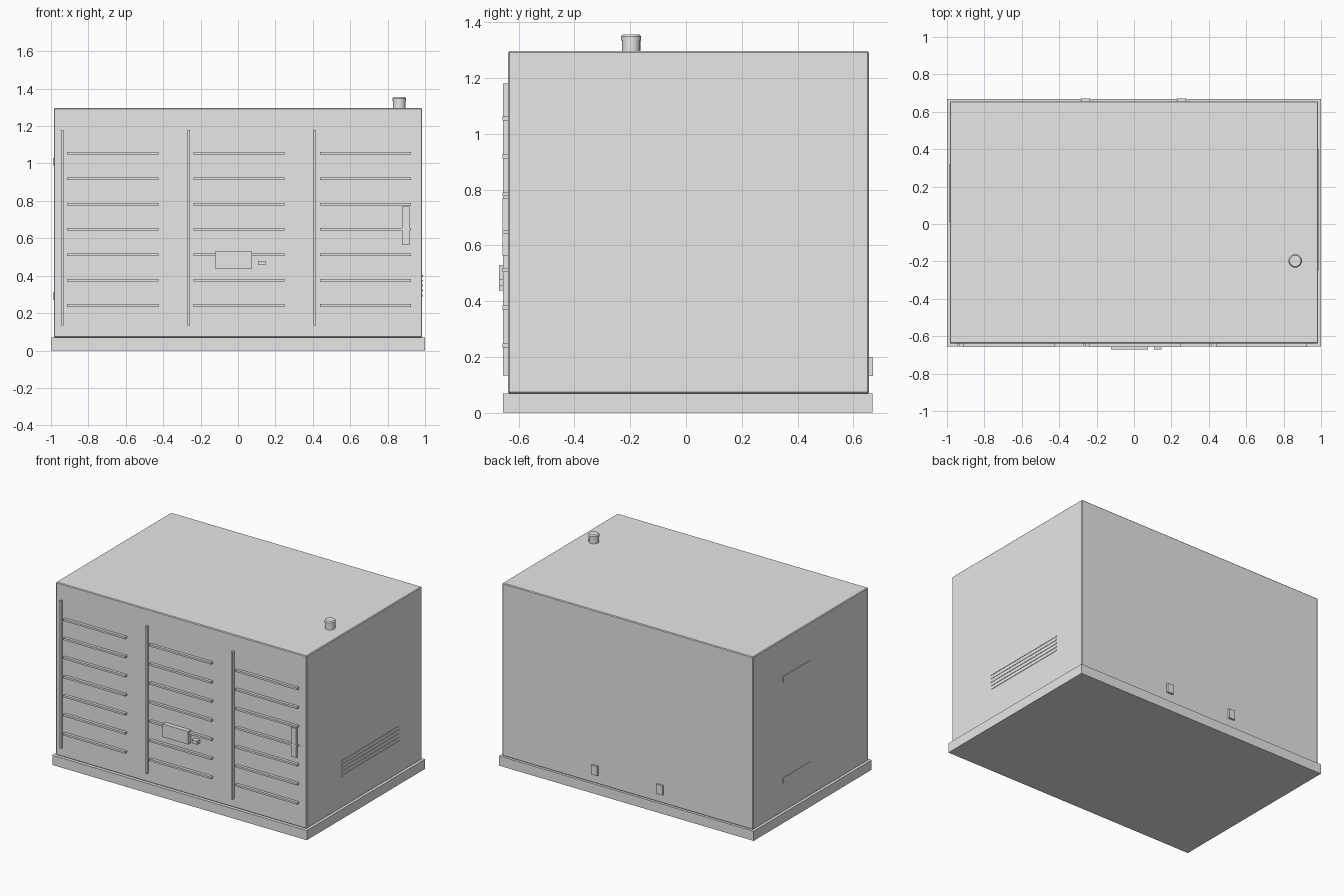
import bpy, bmesh

if "Cube" in bpy.data.objects:
    bpy.data.objects.remove(bpy.data.objects["Cube"])

grey = bpy.data.materials.new("light_grey")
grey.diffuse_color = (0.8, 0.8, 0.8, 1)
grey.use_nodes = True
grey.node_tree.nodes["Principled BSDF"].inputs["Base Color"].default_value = grey.diffuse_color


def box(name, x, y, z, bevel=0.0):
    """Box from (min, max) ranges on each axis, with optional chamfered edges."""
    bm = bmesh.new()
    bmesh.ops.create_cube(bm, size=1)
    for v in bm.verts:
        v.co = [r[0] if c < 0 else r[1] for r, c in zip((x, y, z), v.co)]
    if bevel:
        bmesh.ops.bevel(bm, geom=bm.edges[:], offset=bevel, segments=1, affect='EDGES')
    return finish(name, bm)


def finish(name, bm):
    bmesh.ops.recalc_face_normals(bm, faces=bm.faces[:])
    me = bpy.data.meshes.new(name)
    bm.to_mesh(me)
    bm.free()
    me.materials.append(grey)
    ob = bpy.data.objects.new(name, me)
    bpy.context.collection.objects.link(ob)
    return ob


FRONT, BACK, SIDE = -0.638, 0.656, 0.985

# Base plinth and cabinet
box("base", (-1, 1), (-0.656, 0.669), (0, 0.069))
box("cabinet", (-SIDE, SIDE), (FRONT, BACK), (0.069, 1.296), 0.005)

# Three front panels: a vertical strip and seven louvre slats each
for i in range(3):
    x = -0.946 + i * 0.6755
    box(f"front_strip_{i}", (x, x + 0.013), (-0.656, FRONT + 0.004), (0.133, 1.18))
    for j in range(7):
        z = 0.241 + j * 0.1355
        box(f"front_slat_{i}_{j}", (x + 0.033, x + 0.52),
            (-0.658, FRONT + 0.004), (z - 0.007, z + 0.007))

# Front control plate, button and door handle
box("control_plate", (-0.123, 0.076), (-0.67, FRONT + 0.004), (0.438, 0.53))
box("button", (0.107, 0.148), (-0.67, FRONT + 0.004), (0.456, 0.48))
box("door_handle", (0.876, 0.916), (-0.657, FRONT + 0.004), (0.563, 0.77))

# Sockets at the back
for i, x in enumerate((-0.259, 0.254)):
    box(f"back_socket_{i}", (x - 0.024, x + 0.024), (BACK - 0.004, 0.67), (0.132, 0.198))

# Vent slats on the right side
for i in range(5):
    z = 0.295 + i * 0.026
    box(f"side_vent_{i}", (SIDE - 0.004, SIDE + 0.003), (-0.245, 0.4), (z - 0.005, z + 0.005))

# Lifting grips on the left side
for i, z in enumerate((0.29, 1.01)):
    box(f"side_grip_{i}", (-SIDE - 0.004, -SIDE + 0.004), (0.01, 0.32), (z - 0.02, z + 0.02))

# Exhaust cap: turned profile with a chamfered top
bm = bmesh.new()
N = 24
profile = [(0.033, 1.29), (0.033, 1.335), (0.036, 1.335), (0.036, 1.348), (0.03, 1.356)]
prof = [bm.verts.new((r, 0, z)) for r, z in profile]
edges = [bm.edges.new(p) for p in zip(prof, prof[1:])]
bmesh.ops.spin(bm, geom=prof + edges, cent=(0, 0, 0), axis=(0, 0, 1),
               angle=6.283185307, steps=N)
bmesh.ops.remove_doubles(bm, verts=bm.verts[:], dist=0.0005)
bmesh.ops.holes_fill(bm, edges=bm.edges[:], sides=0)
bmesh.ops.translate(bm, verts=bm.verts[:], vec=(0.862, -0.197, 0))
cap = finish("exhaust_cap", bm)
bpy.context.view_layer.objects.active = cap
cap.select_set(True)
bpy.ops.object.shade_smooth_by_angle()
